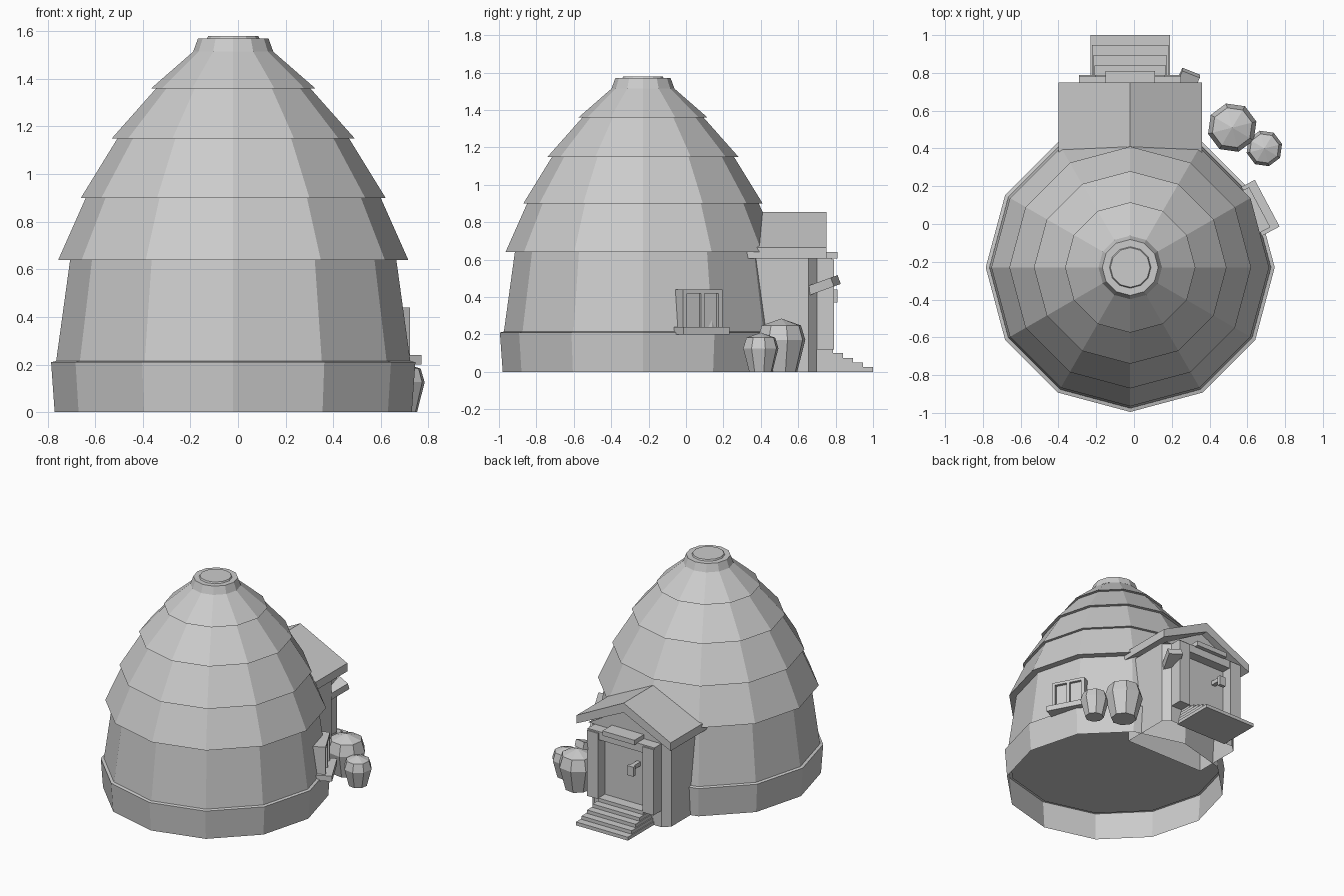
import bpy, bmesh, math
from mathutils import Matrix, Vector

cube = bpy.data.objects.get("Cube")
if cube:
    bpy.data.objects.remove(cube)

stone = bpy.data.materials.new("plain_grey")
stone.use_nodes = True
stone.diffuse_color = (0.6, 0.6, 0.6, 1)
bsdf = next(n for n in stone.node_tree.nodes if n.type == "BSDF_PRINCIPLED")
bsdf.inputs["Base Color"].default_value = (0.6, 0.6, 0.6, 1)
bsdf.inputs["Roughness"].default_value = 0.9

CX, CY = -0.02, -0.23


def finish(name, bm, fix=True):
    if fix:
        bmesh.ops.recalc_face_normals(bm, faces=bm.faces)
    mesh = bpy.data.meshes.new(name)
    bm.to_mesh(mesh)
    bm.free()
    mesh.materials.append(stone)
    obj = bpy.data.objects.new(name, mesh)
    bpy.context.collection.objects.link(obj)
    return obj


def lathe(name, profile, sides, x, y, turn=0.0):
    """Faceted solid of revolution from (radius, height) pairs."""
    bm = bmesh.new()
    rings = []
    for r, z in profile:
        if r == 0:
            rings.append([bm.verts.new((x, y, z))] * sides)
            continue
        angles = [turn + math.tau * i / sides for i in range(sides)]
        rings.append([bm.verts.new((x + r * math.cos(a), y + r * math.sin(a), z)) for a in angles])
    for low, high in zip(rings, rings[1:]):
        for i in range(sides):
            j = (i + 1) % sides
            bm.faces.new(list(dict.fromkeys((low[i], low[j], high[j], high[i]))))
    return finish(name, bm, False)


def box(name, lo, hi, matrix=None):
    bm = bmesh.new()
    bmesh.ops.create_cube(bm, size=1)
    for v in bm.verts:
        v.co = Vector([l + (h - l) * (c + 0.5) for l, h, c in zip(lo, hi, v.co)])
        if matrix:
            v.co = matrix @ v.co
    return finish(name, bm)


def prism(name, outline, push, bottom=True):
    """Extrude a flat outline of 3D points along a vector."""
    bm = bmesh.new()
    base = bm.faces.new([bm.verts.new(p) for p in outline])
    geo = bmesh.ops.extrude_face_region(bm, geom=[base], use_keep_orig=True)["geom"]
    bmesh.ops.translate(bm, vec=push, verts=[g for g in geo if isinstance(g, bmesh.types.BMVert)])
    bmesh.ops.recalc_face_normals(bm, faces=bm.faces)
    if not bottom:
        bmesh.ops.delete(bm, geom=[base], context="FACES_ONLY")
    return finish(name, bm, False)


# Round hut: open foundation ring, wall, four overlapping roof tiers, cap
lathe("foundation_ring", [(0.75, 0), (0.765, 0.21), (0.745, 0.215)], 12, CX, CY)
lathe("round_wall", [(0, 0.205), (0.745, 0.205), (0.685, 0.64)], 12, CX, CY)
tiers = [(0.735, 0.64, 0.615, 0.91), (0.64, 0.9, 0.48, 1.16),
         (0.51, 1.15, 0.315, 1.37), (0.345, 1.36, 0.15, 1.53)]
for n, (r0, z0, r1, z1) in enumerate(tiers):
    lathe(f"roof_tier_{n + 1}", [(r0 - 0.07, z0), (r0, z0), (r1, z1)], 12, CX, CY)
lathe("roof_cap", [(0.12, 1.515), (0.168, 1.515), (0.148, 1.57), (0.11, 1.57), (0.105, 1.58), (0, 1.58)],
      12, CX, CY)

# Entrance annex with chamfered front corners and open underside
plan = [(0.32, 0.3), (0.32, 0.655), (0.27, 0.7), (-0.27, 0.7), (-0.32, 0.655), (-0.32, 0.3)]
prism("annex_walls", [(CX + x, y, 0) for x, y in plan], (0, 0, 0.62), False)
prism("annex_gable", [(CX - 0.32, 0.3, 0.61), (CX + 0.32, 0.3, 0.61), (CX, 0.3, 0.79)], (0, 0.4, 0))
roof = [(-0.38, 0.605), (-0.38, 0.665), (0, 0.855), (0.38, 0.665), (0.38, 0.605), (0, 0.785)]
prism("annex_roof", [(CX + x, 0.2, z) for x, z in roof], (0, 0.55, 0))

# Doorway
for side, s in (("left", 1), ("right", -1)):
    a, b = sorted((CX + s * 0.18, CX + s * 0.27))
    box(f"door_post_{side}", (a, 0.69, 0.12), (b, 0.79, 0.6))
box("door_lintel", (CX - 0.27, 0.69, 0.55), (CX + 0.27, 0.78, 0.61))
box("door_top_block", (CX - 0.13, 0.7, 0.605), (CX + 0.13, 0.81, 0.64))
box("door_panel", (CX - 0.18, 0.69, 0.12), (CX + 0.18, 0.71, 0.55))
box("door_handle_stem", (-0.13, 0.7, 0.41), (-0.1, 0.79, 0.44))
box("door_handle_grip", (-0.14, 0.785, 0.37), (-0.09, 0.81, 0.44))

# Tilted sign beside the door
tilt = Matrix.Translation((0.275, 0.74, 0.465)) @ Matrix.Rotation(0.35, 4, "X") @ Matrix.Rotation(-0.4, 4, "Z")
box("side_lamp", (-0.05, -0.08, -0.025), (0.05, 0.07, 0.025), tilt)

# Steps, each lower one wider
for n in range(5):
    half = 0.182 + 0.007 * n
    box(f"step_{n + 1}", (CX - half, 0.69, 0), (CX + half, 0.785 + 0.054 * n, 0.125 - 0.025 * n))

# Window, built in a frame whose x axis points out of the wall
out = Matrix.Translation((CX, CY, 0)) @ Matrix.Rotation(math.radians(28), 4, "Z")
box("window_sill", (0.66, -0.18, 0.2), (0.8, 0.1, 0.24), out)
box("window_pane", (0.6, -0.15, 0.24), (0.735, 0.07, 0.43), out)
for n, (a, b) in enumerate([(-0.16, -0.135), (-0.05, -0.03), (0.055, 0.08)]):
    box(f"window_bar_{n + 1}", (0.64, a, 0.24), (0.755, b, 0.44), out)
box("window_head", (0.64, -0.16, 0.42), (0.755, 0.08, 0.44), out)

# Lidded jars
for name, x, y, r, h in (("large_jar", 0.52, 0.51, 0.132, 0.285), ("small_jar", 0.69, 0.4, 0.097, 0.21)):
    shape = [(0, 0), (0.66, 0), (1, 0.6), (0.82, 0.87), (0, 1)]
    lathe(name, [(r * a, h * b) for a, b in shape], 8, x, y, 0.25)
